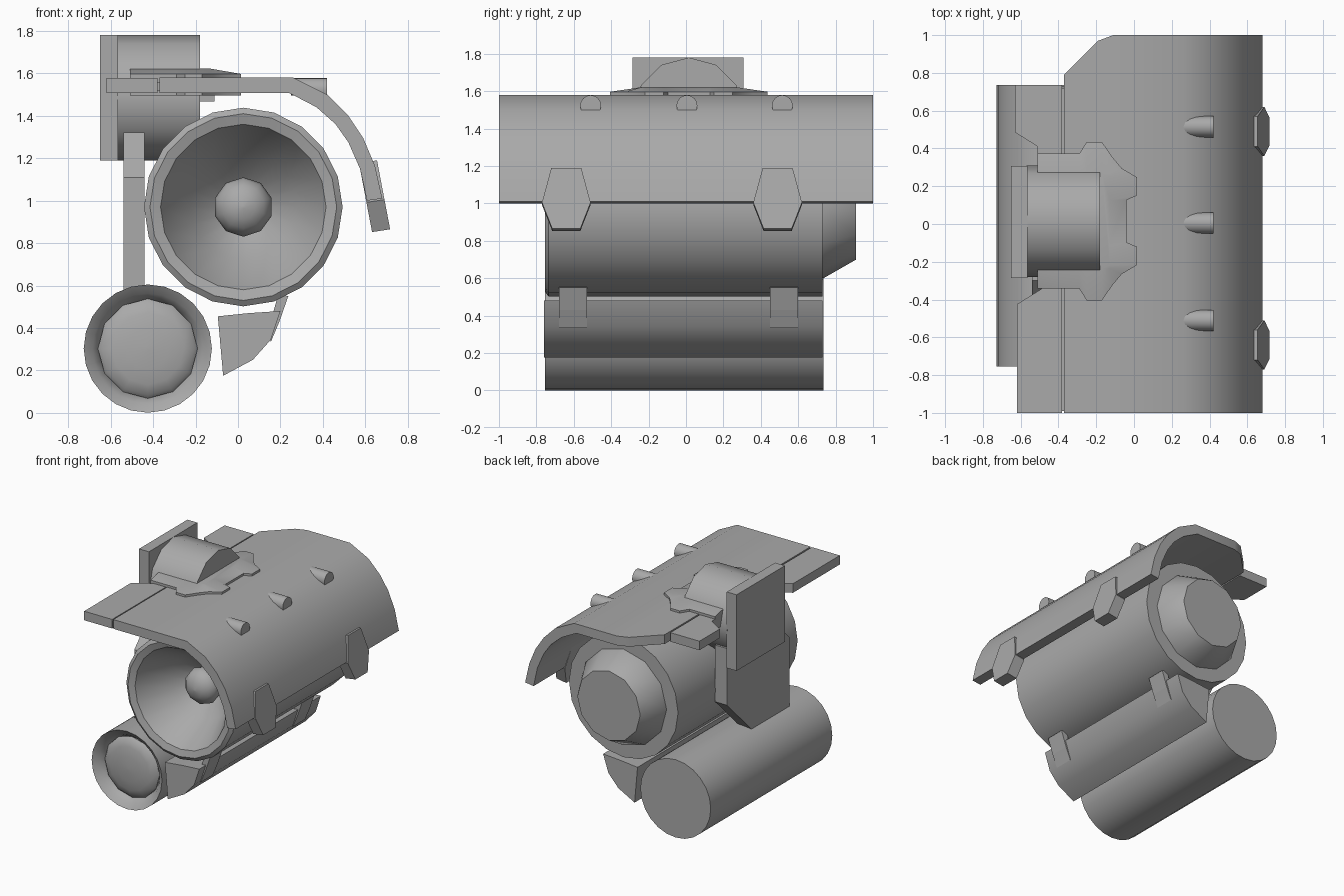
import bpy, bmesh, math

if "Cube" in bpy.data.objects:
    bpy.data.objects.remove(bpy.data.objects["Cube"])

# Dark grey finish shared by every part
GREY = bpy.data.materials.new("dark_grey")
GREY.diffuse_color = (0.4, 0.4, 0.4, 1)
GREY.use_nodes = True
GREY.node_tree.nodes["Principled BSDF"].inputs["Base Color"].default_value = GREY.diffuse_color


def finish(name, bm, angle=38):
    bmesh.ops.remove_doubles(bm, verts=bm.verts, dist=1e-5)
    bmesh.ops.recalc_face_normals(bm, faces=bm.faces)
    me = bpy.data.meshes.new(name)
    bm.to_mesh(me)
    bm.free()
    me.materials.append(GREY)
    ob = bpy.data.objects.new(name, me)
    bpy.context.collection.objects.link(ob)
    if angle:
        bpy.ops.object.select_all(action='DESELECT')
        ob.select_set(True)
        bpy.context.view_layer.objects.active = ob
        bpy.ops.object.shade_smooth_by_angle(angle=math.radians(angle))
    return ob


def loft(name, rings, angle=38):
    """Skin equal-length closed rings of 3D points and cap both ends."""
    bm = bmesh.new()
    rings = [[bm.verts.new(p) for p in ring] for ring in rings]
    for a, b in zip(rings, rings[1:]):
        for i in range(len(a)):
            j = (i + 1) % len(a)
            bm.faces.new((a[i], a[j], b[j], b[i]))
    bm.faces.new(rings[0])
    bm.faces.new(rings[-1])
    return finish(name, bm, angle)


def prism(name, pts, axis, a, b, angle=0):
    """Extrude a 2D outline along an axis from a to b."""
    def place(p, t):
        return {'x': (t, p[0], p[1]), 'y': (p[0], t, p[1]), 'z': (p[0], p[1], t)}[axis]
    return loft(name, [[place(p, t) for p in pts] for t in (a, b)], angle)


def rect(u0, u1, v0, v1):
    return [(u0, v0), (u1, v0), (u1, v1), (u0, v1)]


def circle(cu, cv, r, n):
    return [(cu + r * math.sin(2 * math.pi * i / n), cv + r * math.cos(2 * math.pi * i / n))
            for i in range(n)]


def lathe(name, profile, cx, cz, n):
    """Revolve (radius, y) points about a line along y."""
    return loft(name, [[(x, y, z) for x, z in circle(cx, cz, r, n)] for r, y in profile])


def dome(r, depth, y_base, steps=4):
    turns = [math.pi / 2 * i / steps * 0.97 for i in range(steps + 1)]
    return [(r * math.cos(t), y_base - depth * math.sin(t)) for t in turns]


# Main lamp barrel with hollow reflector and stepped rear
MX, MZ = 0.025, 0.97
lathe("main_barrel", [(0.12, -0.37), (0.25, -0.48), (0.39, -0.74), (0.44, -0.755),
                      (0.468, -0.735), (0.468, 0.73), (0.37, 0.73)], MX, MZ, 20)
lathe("barrel_rear_cap", [(0.37, 0.72), (0.37, 0.735), (0.27, 0.91)], MX, MZ, 12)
lathe("main_bulb", [(0.1, -0.34)] + dome(0.14, 0.11, -0.46), MX, MZ, 10)

# Secondary lamp
SX, SZ = -0.425, 0.303
lathe("small_barrel", [(0.225, -0.66), (0.235, -0.69), (0.26, -0.725), (0.302, -0.755),
                       (0.302, 0.735)], SX, SZ, 24)
lathe("small_lens", [(0.235, -0.65)] + dome(0.235, 0.05, -0.69), SX, SZ, 12)

# Lower housing and its clips
prism("lower_housing", [(-0.095, 0.455), (0.05, 0.47), (0.2, 0.48), (0.155, 0.345),
                        (0.07, 0.25), (-0.07, 0.175)], 'y', -0.76, 0.73, 38)
for i, y in enumerate((-0.605, 0.525)):
    prism(f"housing_clip_{i}", [(0.155, 0.335), (0.195, 0.43), (0.237, 0.55), (0.19, 0.56),
                                (0.165, 0.47), (0.14, 0.36)], 'y', y - 0.075, y + 0.075)

# Curved canopy: outer point, inner point, rear y
canopy = [((-0.37, 1.58), (-0.37, 1.508), 0.79), ((-0.19, 1.58), (-0.19, 1.508), 0.97),
          ((-0.11, 1.58), (-0.11, 1.508), 1), ((0.26, 1.58), (0.24, 1.508), 1),
          ((0.42, 1.50), (0.37, 1.44), 1), ((0.52, 1.40), (0.46, 1.36), 1),
          ((0.59, 1.295), (0.52, 1.275), 1), ((0.645, 1.165), (0.575, 1.15), 1),
          ((0.68, 1.01), (0.608, 1.0), 1)]
loft("canopy", [[(o[0], -1, o[1]), (o[0], ye, o[1]), (n[0], ye, n[1]), (n[0], -1, n[1])]
                for o, n, ye in canopy], 30)

# Flat side flaps of the canopy
prism("front_flap", [(-0.62, -1), (-0.38, -1), (-0.38, -0.27), (-0.5, -0.35), (-0.62, -0.425)],
      'z', 1.508, 1.578)
prism("rear_flap", [(-0.63, 0.735), (-0.38, 0.735), (-0.38, 0.3), (-0.51, 0.3),
                    (-0.51, 0.41), (-0.63, 0.485)], 'z', 1.508, 1.578)
prism("flap_hinge", rect(-0.385, -0.365, 1.52, 1.56), 'y', -0.99, 0.72)

# Arched studs along the canopy shoulder
for i, y in enumerate((-0.51, 0.005, 0.515)):
    arch = [(u, max(v, 1.495)) for u, v in circle(y, 1.523, 0.056, 16) if v > 1.48]
    prism(f"canopy_stud_{i}", arch, 'x', 0.25, 0.42, 38)

# Slanted hexagonal tabs on the canopy edge
hexa = [(-0.08, 1.185), (0.08, 1.185), (0.13, 1.0), (0.075, 0.86), (-0.075, 0.86), (-0.13, 1.0)]
for i, y in enumerate((-0.64, 0.49)):
    loft(f"edge_tab_{i}", [[(0.655 + (1.185 - z) * 0.19 + dx, y + dy, z + dz) for dy, z in hexa]
                           for dx, dz in ((0, 0.005), (-0.085, -0.008))], 0)

# Mount on top: drum, end plate and shaped base that swells under the drum
prism("mount_drum", circle(0.015, 1.485, 0.295, 12), 'x', -0.57, -0.18, 38)
prism("mount_end_plate", rect(-0.285, 0.308, 1.19, 1.78), 'x', -0.65, -0.565)
half = [(-0.51, 0.357), (-0.29, 0.357), (-0.25, 0.42), (-0.17, 0.42), (-0.115, 0.34),
        (-0.065, 0.28), (0.015, 0.233), (0.015, 0.135), (-0.04, 0.112)]
outline = half + [(x, -y) for x, y in half[::-1]]
crown = [(min(x, -0.13), max(-0.25, min(0.25, y))) for x, y in outline]
loft("mount_base", [[(x, y + 0.015, z) for x, y in ring]
                    for ring, z in ((outline, 1.495), (outline, 1.597), (crown, 1.622))])
prism("mount_underside", rect(-0.2, -0.11, 1.468, 1.5), 'y', -0.2, 0.23)

# Side strut joining both lamps
prism("side_strut", [(-0.5, 0.53), (-0.08, 0.53), (0.27, 0.88), (0.27, 1.32), (-0.3, 1.32),
                     (-0.5, 1.11)], 'x', -0.54, -0.44)
